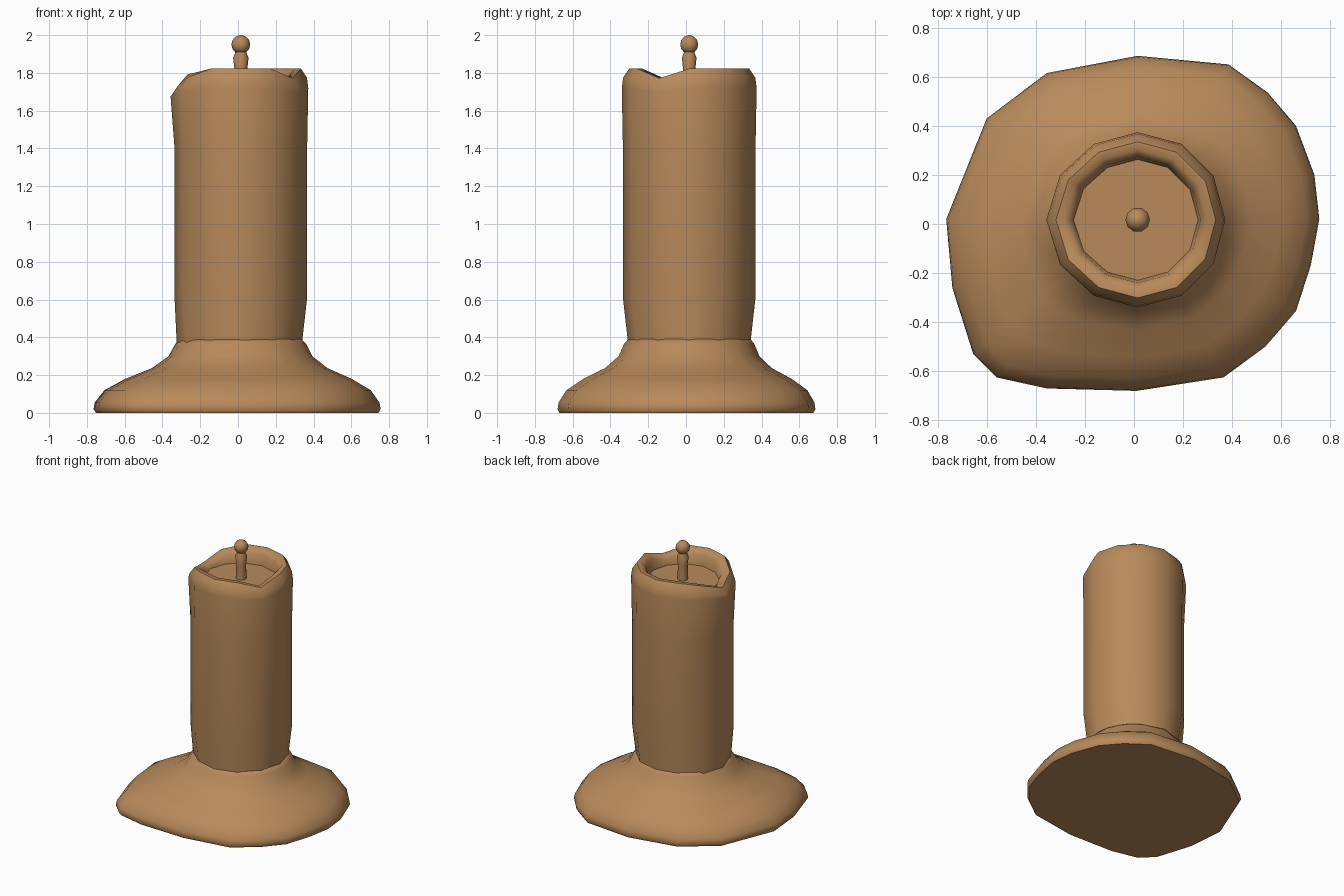
import bpy, math

if "Cube" in bpy.data.objects:
    bpy.data.objects.remove(bpy.data.objects["Cube"], do_unlink=True)

wax = bpy.data.materials.new("warm brown wax")
wax.use_nodes = True
COLOUR = (0.48, 0.255, 0.105, 1)
wax.diffuse_color = COLOUR
wax.node_tree.nodes["Principled BSDF"].inputs["Base Color"].default_value = COLOUR

CX, CY = 0.015, 0.017


def loft(name, rings, cap_start=True, cap_end=True, sharp=50):
    """Skin equal-sized rings of points, with optional end caps."""
    n = len(rings[0])
    verts = [p for ring in rings for p in ring]
    faces = []
    for r in range(len(rings) - 1):
        for i in range(n):
            a, b = r * n + i, r * n + (i + 1) % n
            faces.append((a, b, b + n, a + n))
    if cap_start:
        faces.append(tuple(reversed(range(n))))
    if cap_end:
        faces.append(tuple(range(len(verts) - n, len(verts))))
    mesh = bpy.data.meshes.new(name)
    mesh.from_pydata(verts, [], faces)
    mesh.materials.append(wax)
    obj = bpy.data.objects.new(name, mesh)
    bpy.context.collection.objects.link(obj)
    bpy.ops.object.select_all(action="DESELECT")
    obj.select_set(True)
    bpy.context.view_layer.objects.active = obj
    bpy.ops.object.shade_smooth_by_angle(angle=math.radians(sharp))
    return obj


def polar(radius, degrees, z):
    a = math.radians(degrees)
    return (CX + radius * math.cos(a), CY + radius * math.sin(a), z)


# Candle body: twelve sides, a rolled rim with melted dips, a sunken top
dips = {180: 0.09, 210: 0.045, 150: 0.03, 330: 0.05}
flare = {180: 0.015, 150: 0.008, 210: 0.008}
angles = range(0, 360, 30)
# radius, height, share of the rim dip
profile = [(0.325, 0.34, 0), (0.325, 0.38, 0), (0.351, 0.61, 0), (0.351, 1.4, 0),
           (0.357, 1.72, 0.5), (0.35, 1.775, 1), (0.318, 1.822, 1),
           (0.285, 1.822, 1), (0.257, 1.79, 0.8), (0.246, 1.71, 0)]
body = []
for radius, z, share in profile:
    ring = []
    for a in angles:
        wide = flare.get(a, 0) if z > 1.6 or z < 0.4 else 0
        ring.append(polar(radius + wide, a, z - share * dips.get(a, 0)))
    body.append(ring)
loft("candle_body", body)

# Pooled wax base: irregular outline sloping up to the body
outline = [(0.755, 0.02), (0.735, 0.2), (0.66, 0.4), (0.545, 0.535), (0.385, 0.65),
           (0.015, 0.685), (-0.355, 0.615), (-0.6, 0.43), (-0.765, 0.02),
           (-0.74, -0.26), (-0.655, -0.53), (-0.56, -0.625), (-0.355, -0.67),
           (0.01, -0.68), (0.365, -0.625), (0.535, -0.5), (0.66, -0.355), (0.72, -0.17)]
# share of the way from body to outline, height
slope = [(0.97, 0), (1, 0.02), (0.985, 0.055), (0.87, 0.12), (0.62, 0.18),
         (0.3, 0.237), (0.1, 0.3), (0.02, 0.365), (-0.04, 0.39)]
base = []
for t, z in slope:
    ring = []
    for x, y in outline:
        a = math.degrees(math.atan2(y - CY, x - CX))
        far = math.hypot(x - CX, y - CY)
        ring.append(polar(0.338 + (far - 0.338) * t, a, z))
    base.append(ring)
loft("wax_pool_base", base)

# Wick stem and its round tip
stem = [(0.036, 1.7), (0.034, 1.82), (0.041, 1.88), (0.03, 1.905), (0.028, 1.94)]
loft("wick", [[polar(r, a, z) for a in range(0, 360, 36)] for r, z in stem])
tip = [(0.05 * math.sin(math.radians(p)), 1.95 - 0.05 * math.cos(math.radians(p)))
       for p in (8, 35, 62, 90, 118, 145, 172)]
loft("wick_tip", [[polar(r, a, z) for a in range(0, 360, 36)] for r, z in tip])
